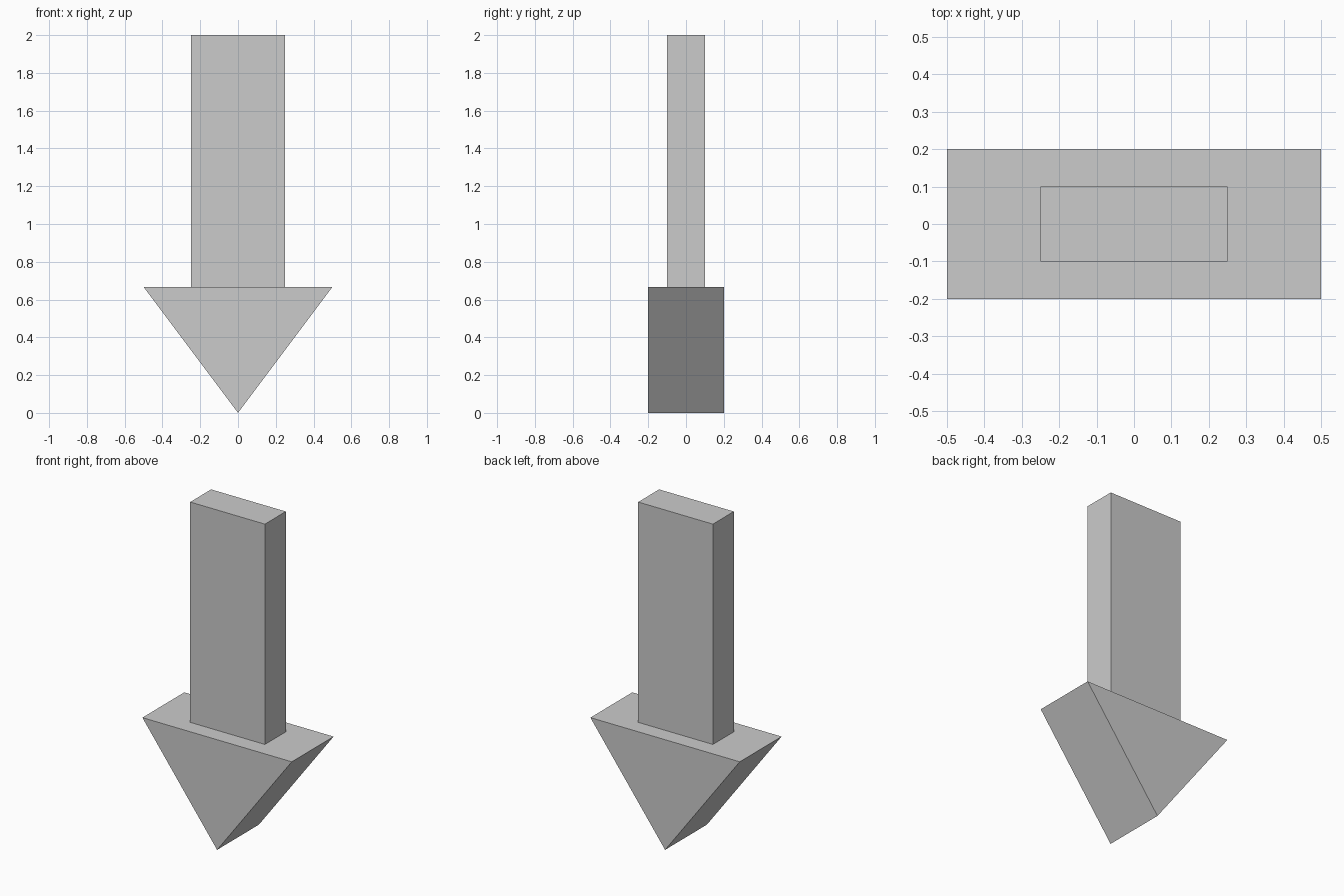
import bpy
import bmesh

if "Cube" in bpy.data.objects:
    bpy.data.objects.remove(bpy.data.objects["Cube"])


def extrude_profile(name, profile, depth):
    """Extrude an (x, z) outline along y, centred on y = 0."""
    mesh = bpy.data.meshes.new(name)
    bm = bmesh.new()
    face = bm.faces.new([bm.verts.new((x, -depth / 2, z)) for x, z in profile])
    ext = bmesh.ops.extrude_face_region(bm, geom=[face], use_keep_orig=True)
    verts = [g for g in ext["geom"] if isinstance(g, bmesh.types.BMVert)]
    bmesh.ops.translate(bm, verts=verts, vec=(0, depth, 0))
    bmesh.ops.recalc_face_normals(bm, faces=bm.faces)
    bm.to_mesh(mesh)
    bm.free()
    obj = bpy.data.objects.new(name, mesh)
    bpy.context.collection.objects.link(obj)
    return obj


TOP = 2.0
HEAD = TOP / 3

# Wedge-shaped head pointing down
extrude_profile("arrow_head", [(0, 0), (0.5, HEAD), (-0.5, HEAD)], 0.4)

# Thinner rectangular shaft standing on the head
extrude_profile("arrow_shaft", [(-0.25, HEAD), (0.25, HEAD), (0.25, TOP), (-0.25, TOP)], 0.2)
